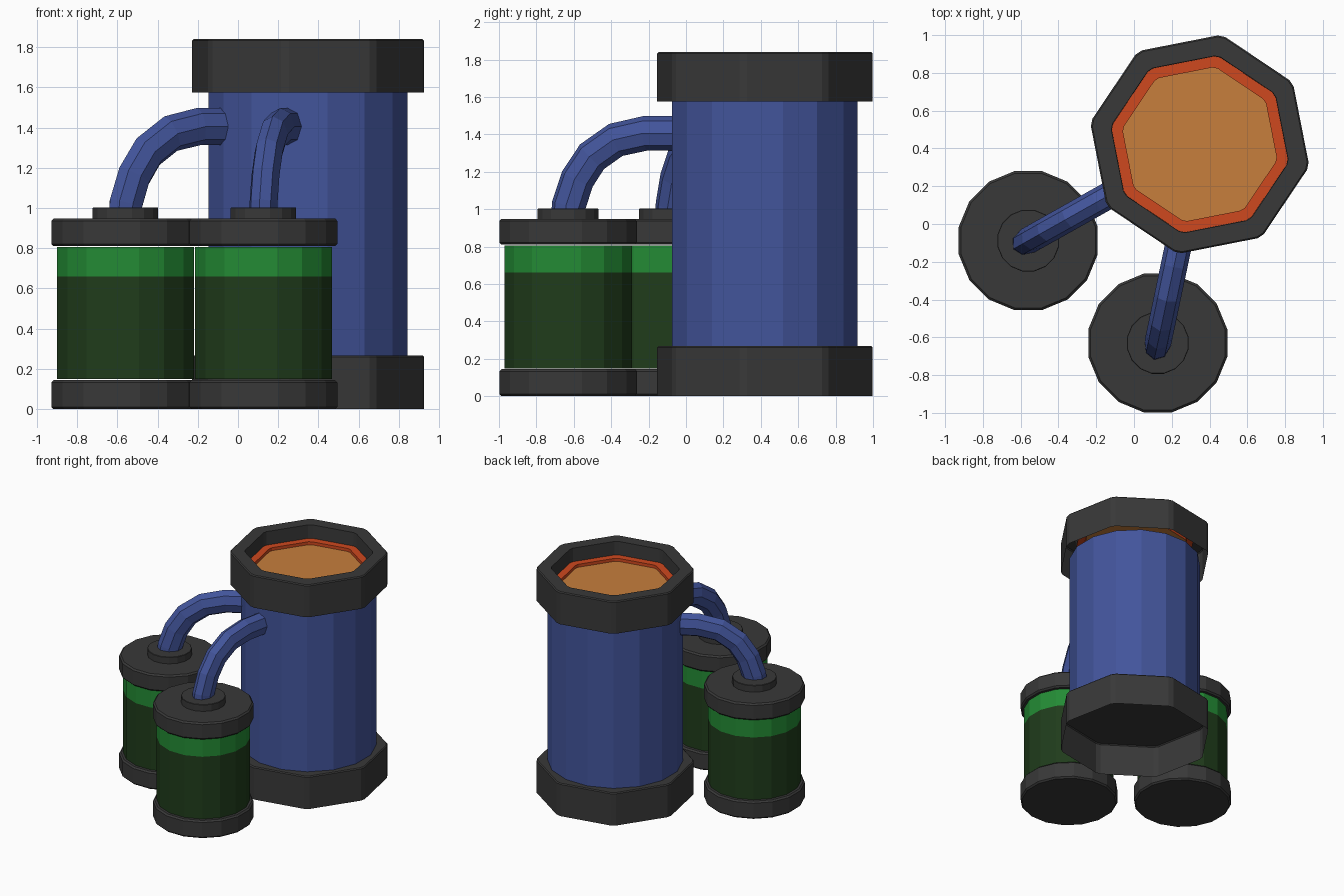
import bpy, bmesh
from math import sin, cos, pi, radians, atan2
from mathutils import Vector

if "Cube" in bpy.data.objects:
    bpy.data.objects.remove(bpy.data.objects["Cube"])


def material(name, rgb):
    m = bpy.data.materials.new(name)
    m.diffuse_color = (*rgb, 1)
    m.use_nodes = True
    m.node_tree.nodes["Principled BSDF"].inputs["Base Color"].default_value = m.diffuse_color
    return m


DARK = material("dark_grey", (0.04, 0.04, 0.04))
BLUE = material("blue", (0.055, 0.09, 0.33))
DEEP = material("deep_green", (0.014, 0.045, 0.011))
GREEN = material("bright_green", (0.017, 0.26, 0.035))
ORANGE = material("orange", (0.62, 0.065, 0.013))
TAN = material("tan", (0.57, 0.21, 0.045))


def skin(name, rings, mats, bands=None, start=False, end=False):
    """Join successive rings of points with quads; bands gives a material per band."""
    bm = bmesh.new()
    loops = [[bm.verts.new(p) for p in ring] for ring in rings]
    n = len(loops[0])
    for k, (a, b) in enumerate(zip(loops, loops[1:])):
        for i in range(n):
            j = (i + 1) % n
            f = bm.faces.new((a[i], a[j], b[j], b[i]))
            f.material_index = bands[k] if bands else 0
    if start:
        bm.faces.new(loops[0][::-1])
    if end:
        bm.faces.new(loops[-1]).material_index = len(mats) - 1
    me = bpy.data.meshes.new(name)
    bm.to_mesh(me)
    bm.free()
    for m in mats:
        me.materials.append(m)
    ob = bpy.data.objects.new(name, me)
    bpy.context.collection.objects.link(ob)
    return ob


def lathe(name, centre, angles, profile, mats, **kw):
    rings = [[(centre[0] + r * cos(a), centre[1] + r * sin(a), z) for a in angles]
             for r, z in profile]
    return skin(name, rings, mats, **kw)


MAIN = (0.348, 0.422)
TURN = radians(-11.4)
octagon = [TURN + k * pi / 4 + d for k in range(8) for d in (-radians(2), radians(2))]
sixteen = [TURN + k * pi / 8 for k in range(16)]
half_step = [(k + 0.5) * pi / 8 for k in range(16)]

# Main tank: tube, open-bottomed base and hollow top collar with recessed tray
lathe("main_tank", MAIN, sixteen, [(0.505, 0.268), (0.505, 1.58)], [BLUE])
lathe("tank_base", MAIN, octagon, [(0.584, 0), (0.584, 0.26), (0.576, 0.268)],
      [DARK], end=True)
lathe("tank_collar", MAIN, octagon,
      [(0.584, 1.575), (0.584, 1.832), (0.576, 1.84), (0.474, 1.84),
       (0.472, 1.73), (0.412, 1.73), (0.412, 1.705)],
      [DARK, ORANGE, TAN], bands=[0, 0, 0, 0, 1, 1], end=True)


def puck(name, c, r, z0, z1, b):
    lathe(name, c, half_step, [(r - b, z0), (r, z0 + b), (r, z1 - b), (r - b, z1)],
          [DARK], start=True, end=True)


# Pipe centreline: distance towards the tank, height
PATH = [(0, 0.97), (0.003, 1.02), (0.05, 1.16), (0.13, 1.28), (0.26, 1.37), (0.42, 1.405), (0.585, 1.405)]


def pipe(name, c):
    a = atan2(MAIN[1] - c[1], MAIN[0] - c[0])
    along, side = Vector((cos(a), sin(a), 0)), Vector((sin(a), -cos(a), 0))
    rings = []
    for i, (s, z) in enumerate(PATH):
        p, q = PATH[max(i - 1, 0)], PATH[min(i + 1, len(PATH) - 1)]
        t = Vector((q[0] - p[0], q[1] - p[1])).normalized()
        up = along * -t.y + Vector((0, 0, t.x))
        mid = Vector((c[0], c[1], z)) + along * s
        rings.append([mid + up * 0.093 * sin(k * pi / 4) + side * 0.071 * cos(k * pi / 4)
                      for k in range(8)])
    skin(name, rings, [BLUE], start=True, end=True)


# Two canisters with caps, nozzle and feed pipe
for tag, c in (("left", (-0.56, -0.088)), ("front", (0.126, -0.63))):
    lathe(tag + "_canister_body", c, half_step,
          [(0.347, 0.149), (0.347, 0.66), (0.347, 0.806)], [DEEP, GREEN],
          bands=[0, 1], start=True, end=True)
    puck(tag + "_canister_foot", c, 0.375, 0, 0.145, 0.012)
    puck(tag + "_canister_lid", c, 0.375, 0.81, 0.948, 0.012)
    puck(tag + "_nozzle", c, 0.166, 0.94, 1.003, 0.003)
    pipe(tag + "_feed_pipe", c)
